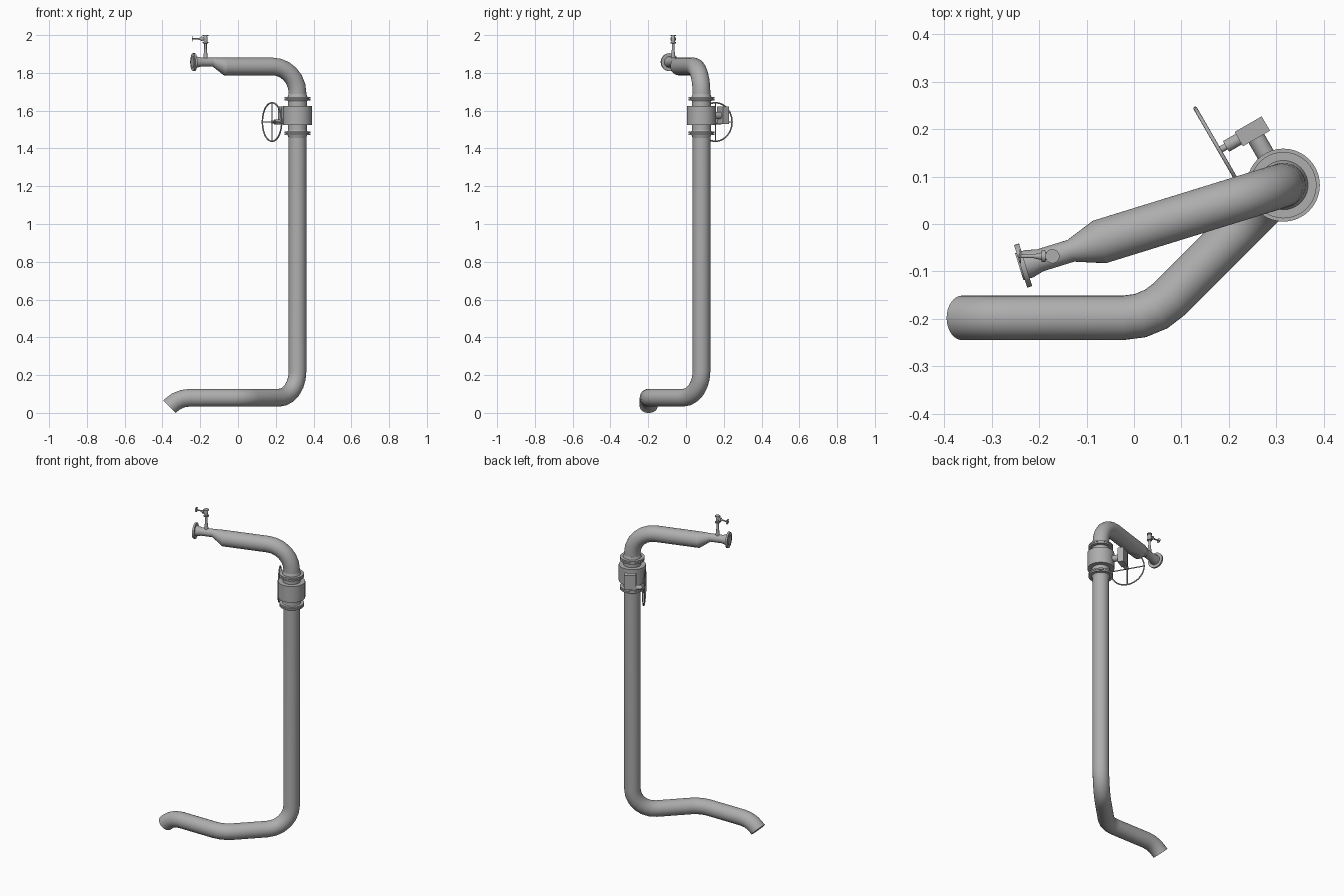
import bpy, bmesh, math
from mathutils import Vector, Matrix

cube = bpy.data.objects.get("Cube")
if cube:
    bpy.data.objects.remove(cube, do_unlink=True)

GREY = (0.42, 0.42, 0.42, 1)
mat = bpy.data.materials.new("pipe grey")
mat.use_nodes = True
mat.diffuse_color = GREY
mat.node_tree.nodes["Principled BSDF"].inputs["Base Color"].default_value = GREY

Z = Vector((0, 0, 1))


def finish(name, bm):
    bmesh.ops.recalc_face_normals(bm, faces=bm.faces)
    mesh = bpy.data.meshes.new(name)
    bm.to_mesh(mesh)
    bm.free()
    mesh.materials.append(mat)
    ob = bpy.data.objects.new(name, mesh)
    bpy.context.collection.objects.link(ob)
    bpy.ops.object.select_all(action='DESELECT')
    ob.select_set(True)
    bpy.context.view_layer.objects.active = ob
    bpy.ops.object.shade_smooth_by_angle(angle=math.radians(25))
    return ob


def loft(name, rings, sides=32):
    """Skin circular rings given as (centre, normal, radius), with end caps."""
    bm = bmesh.new()
    normal = rings[0][1].normalized()
    side = normal.orthogonal().normalized()
    previous = None
    for centre, direction, radius in rings:
        direction = direction.normalized()
        side = (normal.rotation_difference(direction) @ side).normalized()
        normal = direction
        up = normal.cross(side)
        loop = []
        for i in range(sides):
            a = math.tau * i / sides
            loop.append(bm.verts.new(centre + radius * (math.cos(a) * side + math.sin(a) * up)))
        if previous:
            for i in range(sides):
                j = (i + 1) % sides
                bm.faces.new((previous[i], previous[j], loop[j], loop[i]))
        else:
            bm.faces.new(loop)
        previous = loop
    bm.faces.new(previous)
    return finish(name, bm)


def turned(name, origin, axis, profile, sides=32):
    """Solid of revolution: profile holds (distance along axis, radius)."""
    axis = axis.normalized()
    return loft(name, [(origin + axis * t, axis, r) for t, r in profile], sides)


def pipe(name, corners, radius, bend, step=15):
    """Pipe along a path with rounded elbows."""
    pts = [Vector(c) for c in corners]
    rings = [(pts[0], pts[1] - pts[0], radius)]
    for a, b, c in zip(pts, pts[1:], pts[2:]):
        d0, d1 = (b - a).normalized(), (c - b).normalized()
        angle = d0.angle(d1)
        axis = d0.cross(d1).normalized()
        start = b - d0 * bend * math.tan(angle / 2)
        inward = axis.cross(d0)
        centre = start + inward * bend
        count = round(math.degrees(angle) / step)
        for i in range(count + 1):
            rot = Matrix.Rotation(angle * i / count, 3, axis)
            rings.append((centre - rot @ inward * bend, rot @ d0, radius))
    rings.append((pts[-1], pts[-1] - pts[-2], radius))
    return loft(name, rings)


R = 0.047
BEND = 0.14
base = Vector((0.315, 0.082, 0))

# Lower run, floor bends and riser
pipe("riser_pipe", [(-0.362, -0.198, 0.033), (-0.315, -0.198, 0.08), (0.035, -0.198, 0.08),
                    (0.315, 0.082, 0.08), base + Z * 1.5], R, BEND)

# Upper elbow and outlet run
out = Vector((-0.55, -0.17, 0)).normalized()
top = base + Z * 1.834
reducer_start = top + out * 0.406
pipe("outlet_pipe", [base + Z * 1.64, top, reducer_start], R, BEND)

# Eccentric reducer, flat along the top
small = 0.024
lift = Z * (R - small)
reducer_end = reducer_start + out * 0.063 + lift
loft("reducer", [(reducer_start, out, R), (reducer_end, out, small)])

# Outlet neck and end flange
turned("outlet_flange", reducer_end, out,
       [(0, small), (0.068, small), (0.092, 0.03), (0.1, 0.03), (0.1, 0.047),
        (0.111, 0.047), (0.111, 0.03), (0.114, 0.03)])

# Main valve body with necks
turned("valve_body", base, Z,
       [(1.49, 0.05), (1.523, 0.05), (1.523, 0.077), (1.624, 0.077), (1.624, 0.05), (1.655, 0.05)], 40)

# Paired bolting flanges above and below the valve
for place, z in (("lower", 1.481), ("upper", 1.663)):
    turned(place + "_flange", base, Z,
           [(z - 0.025, R), (z - 0.01, 0.052), (z - 0.01, 0.07), (z - 0.001, 0.07), (z - 0.001, 0.06),
            (z + 0.001, 0.06), (z + 0.001, 0.07), (z + 0.01, 0.07), (z + 0.01, 0.052), (z + 0.025, R)], 40)

# Actuator stem and gearbox
along = Vector((math.cos(math.pi / 6), 0.5, 0))
away = Vector((-along.y, along.x, 0))
box_centre = base + away * 0.131 + Z * 1.575
turned("actuator_stem", base + Z * 1.575, away, [(0.06, 0.019), (0.125, 0.019)], 24)
bm = bmesh.new()
bmesh.ops.create_cube(bm, size=1)
bmesh.ops.scale(bm, vec=(0.066, 0.035, 0.092), verts=bm.verts)
bmesh.ops.rotate(bm, matrix=Matrix.Rotation(math.pi / 6, 3, 'Z'), verts=bm.verts)
bmesh.ops.translate(bm, vec=box_centre, verts=bm.verts)
finish("gearbox", bm)

# Handwheel: shaft, rim and four spokes
hub = box_centre - along * 0.08
hub.z = 1.54
turned("handwheel_shaft", hub, along,
       [(-0.004, 0.007), (0.016, 0.007), (0.016, 0.013), (0.055, 0.013)], 20)


def wheel(name, centre, axis, radius, tube, sides):
    bpy.ops.mesh.primitive_torus_add(location=centre, rotation=axis.to_track_quat('Z', 'Y').to_euler(),
                                     major_radius=radius - tube, minor_radius=tube,
                                     major_segments=sides, minor_segments=8)
    rim = bpy.context.object
    rim.name = name + "_rim"
    rim.data.materials.append(mat)
    bpy.ops.object.shade_smooth_by_angle(angle=math.radians(60))
    cross = Z.cross(axis).normalized()
    for i, spoke in enumerate((Z, cross)):
        reach = radius - tube
        turned(f"{name}_spoke_{i + 1}", centre, spoke, [(-reach, tube * 0.8), (reach, tube * 0.8)], 8)


wheel("handwheel", hub, along, 0.106, 0.004, 48)

# Small vent valve standing on the outlet
vent = Vector((-0.172, -0.068, 0))
turned("vent_valve", vent, Z,
       [(1.87, 0.012), (1.89, 0.011), (1.925, 0.007), (1.955, 0.007), (1.957, 0.015), (1.963, 0.015),
        (1.963, 0.009), (1.972, 0.011), (1.988, 0.011), (1.994, 0.009), (1.994, 0.015), (2.0, 0.015)], 20)
left = Vector((-1, 0, 0))
vent_mid = vent + Z * 1.98
turned("vent_bonnet", vent_mid, left,
       [(0, 0.008), (0.015, 0.008), (0.015, 0.012), (0.023, 0.012), (0.023, 0.008),
        (0.04, 0.004), (0.072, 0.004)], 16)
wheel("vent_handwheel", vent_mid + left * 0.068, left, 0.015, 0.002, 20)
